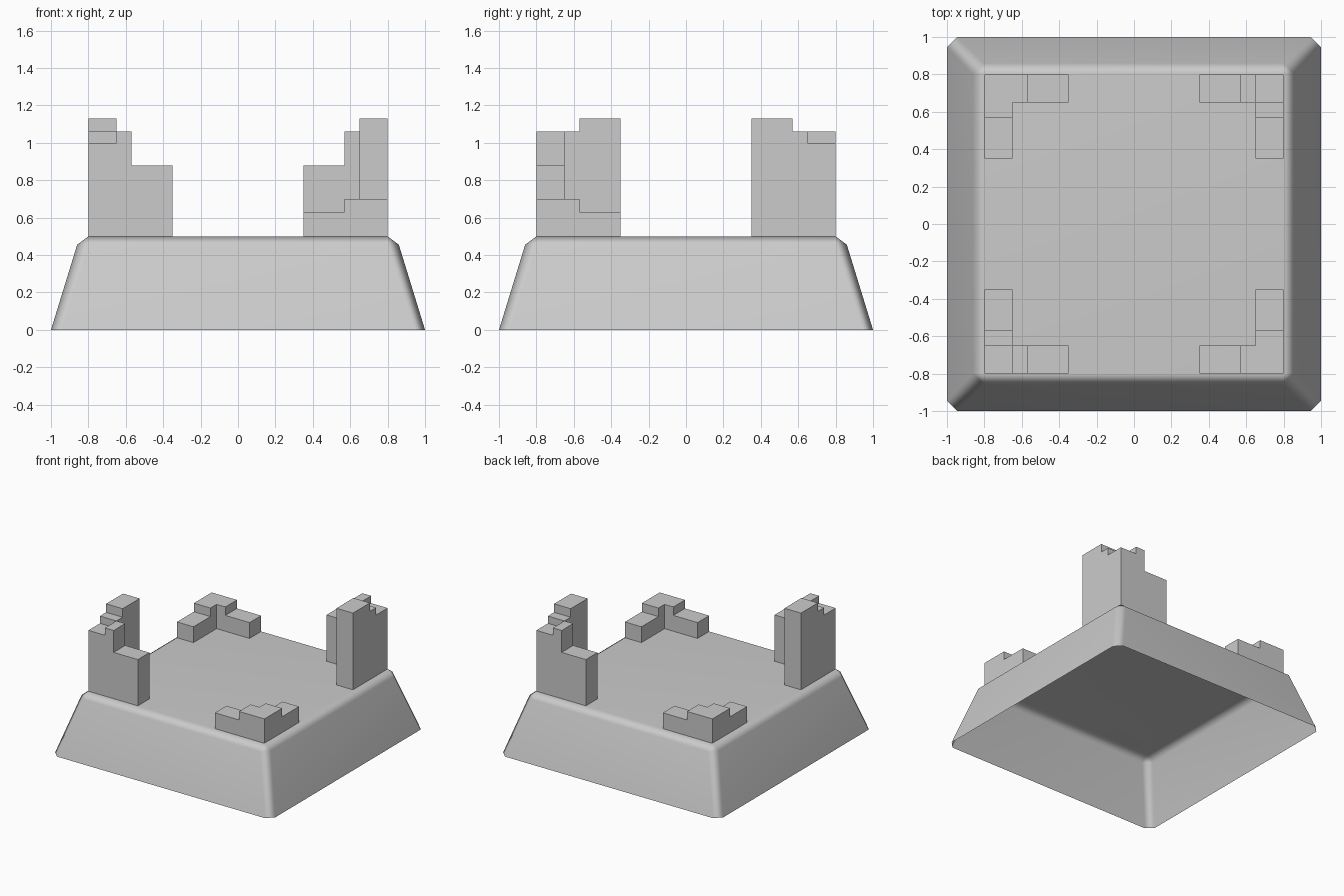
import bpy, bmesh
from math import pi
from mathutils import Matrix

if "Cube" in bpy.data.objects:
    bpy.data.objects.remove(bpy.data.objects["Cube"])


def finish(bm, name):
    bmesh.ops.recalc_face_normals(bm, faces=bm.faces)
    me = bpy.data.meshes.new(name)
    bm.to_mesh(me)
    bm.free()
    ob = bpy.data.objects.new(name, me)
    bpy.context.collection.objects.link(ob)
    return ob


# Sloped base: open-bottomed shell with bevelled top rim and corners
def plinth():
    bm = bmesh.new()

    def ring(half, inner, z):
        pts = []
        for sx, sy in ((1, -1), (1, 1), (-1, 1), (-1, -1)):
            pair = [(sx * half, sy * inner, z), (sx * inner, sy * half, z)]
            pts += pair if sx == sy else pair[::-1]
        return [bm.verts.new(p) for p in pts]

    low, rim = ring(1, 0.945, 0), ring(0.86, 0.8, 0.455)
    top = [bm.verts.new((x * 0.8, y * 0.8, 0.5))
           for x, y in ((1, -1), (1, 1), (-1, 1), (-1, -1))]
    for i in range(8):
        j = (i + 1) % 8
        bm.faces.new((low[i], low[j], rim[j], rim[i]))
    for k in range(4):
        n = (k + 1) % 4
        a, b, c = rim[2 * k], rim[2 * k + 1], rim[(2 * k + 2) % 8]
        bm.faces.new((a, b, top[k]))
        bm.faces.new((b, c, top[n], top[k]))
    bm.faces.new(top)
    ob = finish(bm, "base")
    # make sure the cap faces up
    if max(ob.data.polygons, key=lambda p: p.center.z).normal.z < 0:
        ob.data.flip_normals()
    bpy.context.view_layer.objects.active = ob
    ob.select_set(True)
    bpy.ops.object.shade_smooth_by_angle(angle=0.9)
    ob.select_set(False)
    wn = ob.modifiers.new("weighted_normals", 'WEIGHTED_NORMAL')
    wn.keep_sharp = True


# Ruined corner wall: stepped L shape built from grid cells of given heights
CUTS = (0.35, 0.57, 0.65, 0.80)


def corner_wall(name, heights, angle):
    levels = [0.5] + sorted(set(heights.values()))
    axes = (CUTS, CUTS, levels)
    solid = {(i, j, k) for (i, j), h in heights.items()
             for k in range(len(levels) - 1) if levels[k] < h}
    bm = bmesh.new()
    for cell in solid:
        for ax in range(3):
            for side in (0, 1):
                near = list(cell)
                near[ax] += 2 * side - 1
                if tuple(near) in solid:
                    continue
                verts = []
                for d in ((0, 0), (1, 0), (1, 1), (0, 1)):
                    idx = list(cell)
                    idx[ax] += side
                    idx[(ax + 1) % 3] += d[0]
                    idx[(ax + 2) % 3] += d[1]
                    verts.append(bm.verts.new([axes[n][idx[n]] for n in range(3)]))
                bm.faces.new(verts)
    bmesh.ops.remove_doubles(bm, verts=bm.verts, dist=1e-4)
    bmesh.ops.dissolve_limit(bm, angle_limit=0.02, verts=bm.verts, edges=bm.edges)
    bm.transform(Matrix.Rotation(angle, 4, 'Z'))
    finish(bm, name)


plinth()

# Tall and low walls stand on opposite corners
tall = {(2, 2): 1.0, (1, 2): 1.06, (0, 2): 0.88, (2, 1): 1.06, (2, 0): 1.13}
low = {(2, 2): 0.70, (1, 2): 0.70, (0, 2): 0.63, (2, 1): 0.70, (2, 0): 0.63}
corner_wall("back_right_wall", tall, 0)
corner_wall("back_left_wall", low, pi / 2)
corner_wall("front_left_wall", tall, pi)
corner_wall("front_right_wall", low, -pi / 2)
